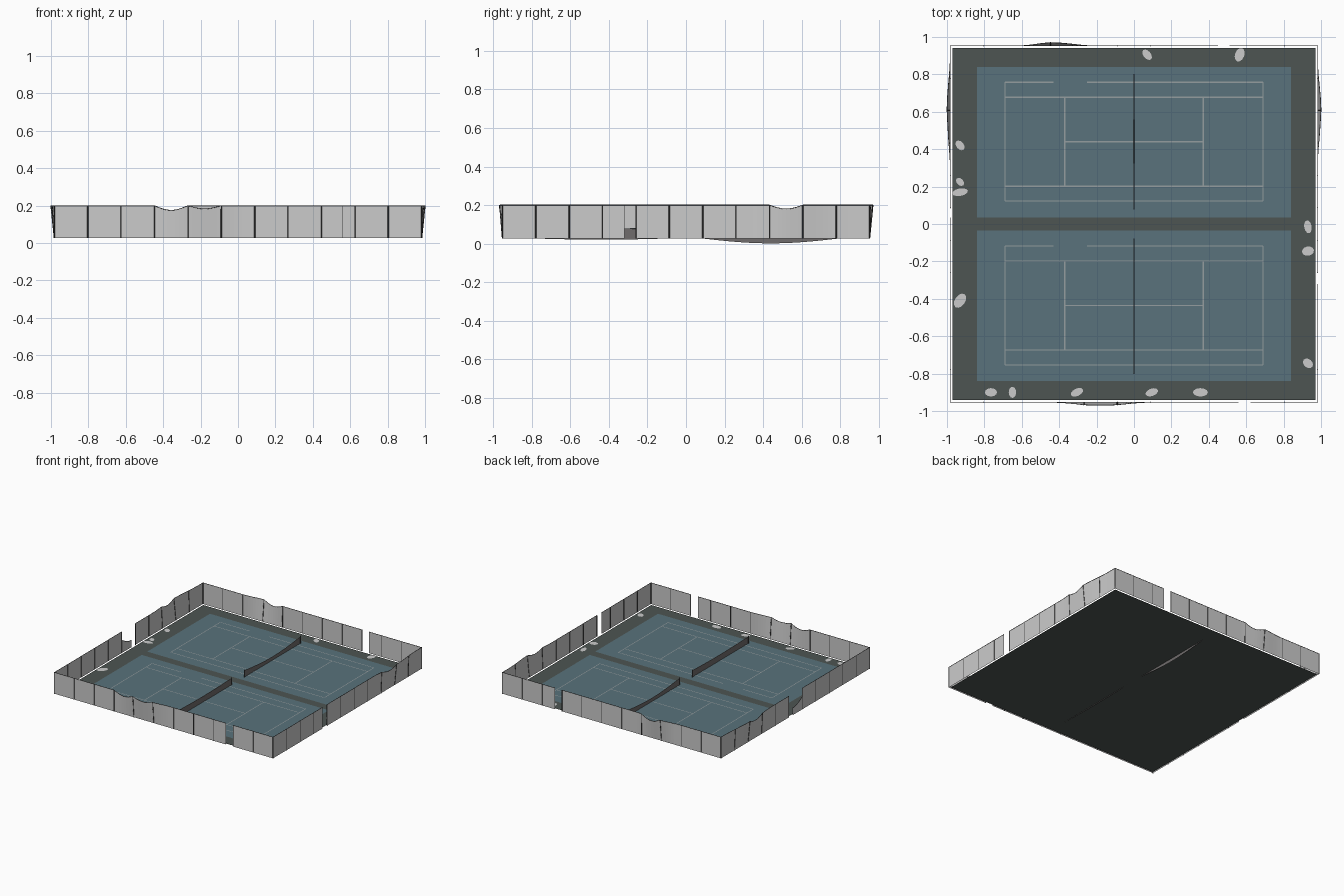
import bpy, bmesh, math
from mathutils import Matrix

if "Cube" in bpy.data.objects:
    bpy.data.objects.remove(bpy.data.objects["Cube"])

GROUND, TOP = 0.027, 0.2
FX, FY = 0.982, 0.953      # fence half sizes
BAYS = 11


def material(name, rgb):
    m = bpy.data.materials.new(name)
    m.diffuse_color = (*rgb, 1)
    m.use_nodes = True
    m.node_tree.nodes["Principled BSDF"].inputs["Base Color"].default_value = m.diffuse_color
    return m


SURROUND = material("surround_grey", (0.075, 0.09, 0.085))
BLUE = material("court_blue", (0.10, 0.17, 0.20))
DARK = material("dark_steel", (0.07, 0.07, 0.07))
NET = material("net_grey", (0.16, 0.15, 0.15))
LINE = material("faded_line", (0.30, 0.34, 0.35))


def finish(bm, name, mat=None):
    me = bpy.data.meshes.new(name)
    bm.to_mesh(me)
    bm.free()
    ob = bpy.data.objects.new(name, me)
    bpy.context.collection.objects.link(ob)
    if mat:
        me.materials.append(mat)
    return ob


def rect(bm, x0, x1, y0, y1, z):
    bm.faces.new([bm.verts.new(p) for p in
                  ((x0, y0, z), (x1, y0, z), (x1, y1, z), (x0, y1, z))])


def strip(bm, low, high):
    # ribbon of quads between two point rows
    a = [bm.verts.new(p) for p in low]
    b = [bm.verts.new(p) for p in high]
    for i in range(len(a) - 1):
        bm.faces.new((a[i], a[i + 1], b[i + 1], b[i]))


def tubes(name, paths, radius, mat):
    cu = bpy.data.curves.new(name, 'CURVE')
    cu.dimensions = '3D'
    cu.bevel_depth = radius
    cu.bevel_resolution = 0
    cu.use_fill_caps = True
    for path in paths:
        sp = cu.splines.new('POLY')
        sp.points.add(len(path) - 1)
        for pt, co in zip(sp.points, path):
            pt.co = (*co, 1)
    cu.materials.append(mat)
    ob = bpy.data.objects.new(name, cu)
    bpy.context.collection.objects.link(ob)


# Ground slab surface
bm = bmesh.new()
rect(bm, -0.97, 0.97, -0.94, 0.94, GROUND)
finish(bm, "ground", SURROUND)

# Two courts with lines and nets
for name, sg, sag in (("back", 1, 0.026), ("front", -1, 0.007)):
    bm = bmesh.new()
    y0, y1 = sorted((sg * 0.035, sg * 0.84))
    rect(bm, -0.84, 0.84, y0, y1, GROUND + 0.002)
    finish(bm, name + "_court", BLUE)

    mid = 0.44 if sg > 0 else -0.435
    bm = bmesh.new()
    z, w = GROUND + 0.004, 0.003

    def hline(xa, xb, y):
        rect(bm, xa, xb, y - w, y + w, z)

    def vline(x, ya, yb):
        rect(bm, x - w, x + w, ya, yb, z)

    hline(-0.69, -0.43, mid + 0.318)      # worn upper sideline
    hline(-0.25, 0.69, mid + 0.318)
    hline(-0.69, 0.69, mid - 0.318)
    for d in (-0.238, 0.238):
        hline(-0.69, 0.69, mid + d)
    hline(-0.37, 0.37, mid)
    for s in (-1, 1):
        vline(s * 0.69, mid - 0.318, mid + 0.318)
        vline(s * 0.37, mid - 0.238, mid + 0.238)
    finish(bm, name + "_court_lines", LINE)

    # Sagging net
    n = 20
    ys = [sg * (0.08 + 0.72 * i / n) for i in range(n + 1)]
    dip = [sag * math.sin(math.pi * i / n) for i in range(n + 1)]
    bm = bmesh.new()
    strip(bm, [(0, y, GROUND - d) for y, d in zip(ys, dip)],
          [(0, y, 0.083 - d) for y, d in zip(ys, dip)])
    finish(bm, name + "_net", NET)
    tubes(name + "_net_tape", [[(0, y, 0.083 - d) for y, d in zip(ys, dip)]], 0.002, LINE)
    tubes(name + "_net_posts", [[(0, y, GROUND), (0, y, 0.09)] for y in (ys[0], ys[-1])],
          0.004, DARK)

# Fences: axis, side, gaps, sagging bays (bay, depth), bulge (centre, half width)
fences = {
    "front": ('x', -1, [(0.56, 0.625)], {3: 0.025, 4: 0.017}, (-0.18, 0.28)),
    "back": ('x', 1, [(0.446, 0.51)], {3: 0.028}, (-0.42, 0.2)),
    "right": ('y', 1, [(-0.32, -0.26)], {8: 0.02}, (0.6, 0.28)),
    "left": ('y', -1, [(0.035, 0.0866)], {8: 0.02}, (0.6, 0.32)),
}

for name, (axis, side, gaps, sags, (bc, bw)) in fences.items():
    half = FX if axis == 'x' else FY
    off = FY if axis == 'x' else FX
    step = 2 * half / BAYS

    def point(s, zz):
        t = max(-1, min(1, (s - bc) / bw))
        out = 0.018 * math.cos(t * math.pi / 2) ** 2 * (zz - GROUND) / (TOP - GROUND)
        d = side * (off + out)
        return (s, d, zz) if axis == 'x' else (d, s, zz)

    bm = bmesh.new()
    rails = []
    posts = [-half + i * step for i in range(BAYS + 1)]
    ends = []
    for bay in range(BAYS):
        a, b = posts[bay], posts[bay + 1]
        cuts = [a, b]
        for g in gaps:
            cuts += [v for v in g if a + 0.004 < v < b - 0.004]
        cuts.sort()
        ends += cuts[1:-1]
        for p, q in zip(cuts, cuts[1:]):
            m = (p + q) / 2
            if any(g0 < m < g1 for g0, g1 in gaps):
                continue
            low, high = [], []
            for i in range(9):
                s = p + (q - p) * i / 8
                h = TOP - sags.get(bay, 0) * math.sin(math.pi * (s - a) / step)
                if name == "left" and bay == 5:      # collapsed panel
                    h = 0.13 - 0.045 * math.sin(math.pi / 2 * i / 8)
                low.append(point(s, GROUND))
                high.append(point(s, h))
            strip(bm, low, high)
            rails.append(high)
    bmesh.ops.remove_doubles(bm, verts=bm.verts, dist=1e-5)
    finish(bm, name + "_fence_mesh")
    tubes(name + "_fence_rail", rails, 0.0015, DARK)
    paths = [[point(s, GROUND), point(s, TOP)] for s in posts]
    tubes(name + "_fence_posts", paths, 0.003, DARK)

# Pale debris patches scattered round the edge: x, y, length, width, degrees
patches = [
    (.07, .905, .065, .04, -50), (.565, .905, .075, .05, 70), (-.93, .42, .06, .04, -50),
    (-.93, .225, .05, .035, -45), (-.93, .17, .085, .04, 10), (-.93, -.41, .085, .055, 55),
    (.93, -.015, .07, .04, -80), (.93, -.145, .065, .05, 10), (.93, -.745, .06, .045, -40),
    (-.765, -.9, .065, .045, 0), (-.65, -.9, .06, .04, 90), (-.305, -.9, .07, .04, 25),
    (.095, -.9, .07, .04, 20), (.355, -.9, .08, .045, 0)]
bm = bmesh.new()
for x, y, ln, wd, ang in patches:
    m = (Matrix.Translation((x, y, GROUND + 0.003)) @ Matrix.Rotation(math.radians(ang), 4, 'Z')
         @ Matrix.Diagonal((ln / 2, wd / 2, 1, 1)))
    bmesh.ops.create_circle(bm, cap_ends=True, segments=12, radius=1, matrix=m)
finish(bm, "debris_patches")
